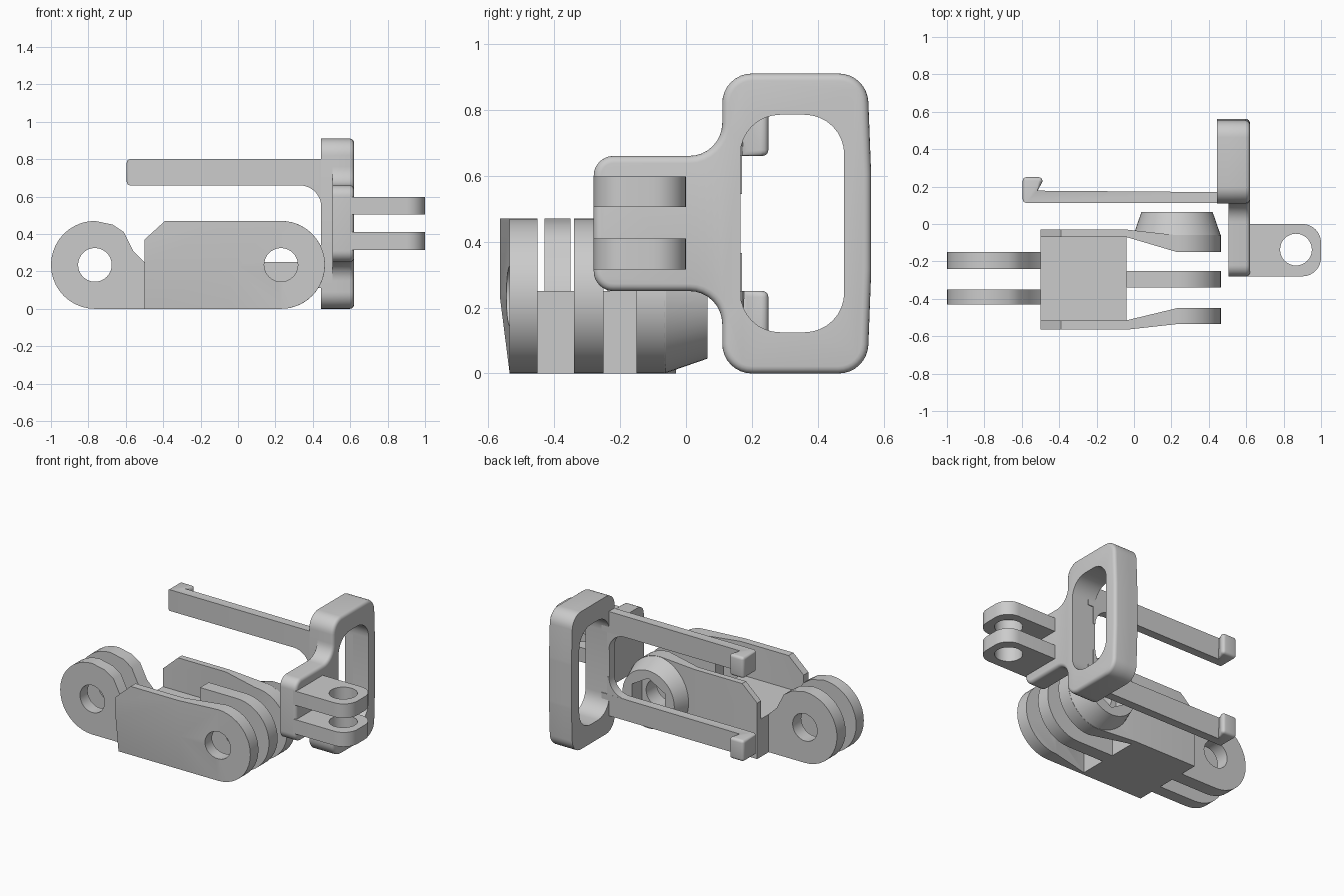
import bpy, bmesh, math
from mathutils import Vector

if "Cube" in bpy.data.objects:
    bpy.data.objects.remove(bpy.data.objects["Cube"], do_unlink=True)

grey = bpy.data.materials.new("plain grey")
grey.use_nodes = True
grey.diffuse_color = (0.6, 0.6, 0.6, 1)
grey.node_tree.nodes["Principled BSDF"].inputs["Base Color"].default_value = (0.6, 0.6, 0.6, 1)


def place(axis, a, b, d):
    """Point (a, b) of a profile at depth d along the axis."""
    return {"x": (d, a, b), "y": (a, d, b), "z": (a, b, d)}[axis]


def rounded(points, steps=8):
    """Closed outline from (a, b, radius) corners."""
    out = []
    for i, (a, b, r) in enumerate(points):
        p = Vector((a, b))
        if r == 0:
            out.append((a, b))
            continue
        u = (Vector(points[i - 1][:2]) - p).normalized()
        v = (Vector(points[(i + 1) % len(points)][:2]) - p).normalized()
        half = u.angle(v) / 2
        centre = p + (u + v).normalized() * r / math.sin(half)
        start = p + u * r / math.tan(half) - centre
        end = p + v * r / math.tan(half) - centre
        sweep = start.angle_signed(end)
        for k in range(steps + 1):
            t = -sweep * k / steps
            c, s = math.cos(t), math.sin(t)
            out.append((centre.x + start.x * c - start.y * s, centre.y + start.x * s + start.y * c))
    return out


def arc(ca, cb, r, deg0, deg1, steps=20):
    angles = [math.radians(deg0 + (deg1 - deg0) * k / steps) for k in range(steps + 1)]
    return [(ca + r * math.cos(t), cb + r * math.sin(t)) for t in angles]


def disc(ca, cb, r, n=32):
    return arc(ca, cb, r, 90, 450 - 360 / n, n - 1)


def loft(name, axis, sections):
    """Solid through (profile, depth) sections of equal length."""
    bm = bmesh.new()
    rings = [[bm.verts.new(place(axis, a, b, d)) for a, b in prof] for prof, d in sections]
    n = len(rings[0])
    bm.faces.new(rings[0])
    bm.faces.new(rings[-1])
    for lo, hi in zip(rings, rings[1:]):
        for i in range(n):
            bm.faces.new((lo[i], lo[(i + 1) % n], hi[(i + 1) % n], hi[i]))
    bmesh.ops.recalc_face_normals(bm, faces=bm.faces)
    mesh = bpy.data.meshes.new(name)
    bm.to_mesh(mesh)
    bm.free()
    mesh.materials.append(grey)
    obj = bpy.data.objects.new(name, mesh)
    bpy.context.collection.objects.link(obj)
    return obj


def prism(name, axis, profile, d0, d1):
    return loft(name, axis, [(profile, d0), (profile, d1)])


def activate(obj):
    bpy.ops.object.select_all(action="DESELECT")
    obj.select_set(True)
    bpy.context.view_layer.objects.active = obj


def cut(obj, axis, profile, d0, d1):
    cutter = prism("cutter", axis, profile, d0, d1)
    mod = obj.modifiers.new("cut", "BOOLEAN")
    mod.operation, mod.solver, mod.object = "DIFFERENCE", "EXACT", cutter
    activate(obj)
    bpy.ops.object.modifier_apply(modifier=mod.name)
    bpy.data.objects.remove(cutter, do_unlink=True)


def bevel_edges(obj, width, rule):
    """Round the edges whose two ends satisfy the rule."""
    bm = bmesh.new()
    bm.from_mesh(obj.data)
    edges = [e for e in bm.edges if all(rule(v.co) for v in e.verts) and e.calc_face_angle(0) > 0.8]
    bmesh.ops.bevel(bm, geom=edges, offset=width, segments=4, profile=0.5, affect="EDGES", clamp_overlap=True)
    bm.to_mesh(obj.data)
    bm.free()


R, MID, HOLE = 0.235, 0.235, 0.09
LEFT, RIGHT = -0.765, 0.23

# Paired lugs at the left end of the arm
lug = arc(LEFT, MID, R, 270, 90) + [(-0.67, 0.45), (-0.61, 0.41), (-0.56, 0.31), (-0.5, 0.25), (-0.46, 0.25), (-0.46, 0)]
for name, y0, y1 in (("front_left_lug", -0.43, -0.35), ("rear_left_lug", -0.24, -0.15)):
    part = prism(name, "y", lug, y0, y1)
    cut(part, "y", disc(LEFT, MID, HOLE), -1, 1)

# Channel floor of the arm
prism("arm_floor", "y", [(-0.5, 0), (-0.5, 0.25), (-0.04, 0.25), (-0.04, 0)], -0.53, -0.06)

# Middle lug at the right end
nose = arc(RIGHT, MID, R, 90, -90)
part = prism("middle_right_lug", "y", [(-0.1, 0), (-0.1, 0.25), (-0.04, 0.25), (-0.04, 0.47)] + nose, -0.34, -0.25)
cut(part, "y", disc(RIGHT, MID, HOLE), -1, 1)


# Side cheeks: thin walls that thicken inwards into the outer lugs
def blend(x, x0, x1, a, b):
    t = min(1, max(0, (x - x0) / (x1 - x0)))
    return a + (b - a) * t


def cheek(name, y0, y1, outer, inner):
    profile = [(-0.5, 0), (-0.5, 0.37), (-0.39, 0.47)] + nose
    part = prism(name, "y", profile, y0, y1)
    bm = bmesh.new()
    bm.from_mesh(part.data)
    for co, no in (((-0.04, 0, 0), (1, 0, 0)), ((RIGHT, 0, 0), (1, 0, 0)), ((0, 0, MID), (0, 0, 1))):
        geom = bm.verts[:] + bm.edges[:] + bm.faces[:]
        bmesh.ops.bisect_plane(bm, geom=geom, plane_co=co, plane_no=no)
    for v in bm.verts:
        v.co.y = outer(v.co) if abs(v.co.y - y0) < 0.001 else inner(v.co)
    bmesh.ops.recalc_face_normals(bm, faces=bm.faces)
    bm.to_mesh(part.data)
    bm.free()
    cut(part, "y", disc(RIGHT, MID, HOLE), -1, 1)
    return part


cheek("front_cheek", -0.56, -0.5,
      lambda c: blend(c.x, -0.04, RIGHT, blend(c.z, 0, MID, -0.535, -0.565), -0.535),
      lambda c: blend(c.x, -0.04, RIGHT, -0.515, -0.45))
cheek("rear_cheek", -0.03, -0.1,
      lambda c: blend(c.x, -0.04, RIGHT, -0.03, -0.06),
      lambda c: blend(c.x, -0.04, RIGHT, -0.07, -0.15))

# Tapered nut boss with a six-sided pocket
boss = loft("nut_boss", "y", [(disc(RIGHT, MID, R, 48), -0.065), (disc(RIGHT, MID, 0.19, 48), 0.065)])
cut(boss, "y", disc(RIGHT, MID, HOLE), -1, 1)
cut(boss, "y", disc(RIGHT, MID, 0.14, 6), -0.04, 0.2)

# Bracket loop: full outline on the outer layer, loop only on the inner layer
edge = [(0.55, 0.91, 0.09), (0.562, 0.6, 0.5), (0.562, 0.31, 0.5), (0.55, 0, 0.09)]
neck = [(0.11, 0, 0.09), (0.11, 0.25, 0.1), (-0.28, 0.25, 0.06), (-0.28, 0.66, 0.06), (0.11, 0.66, 0.1)]
top = [(0.11, 0.91, 0.09)]
opening = rounded([(0.165, 0.125, 0.12), (0.48, 0.125, 0.12), (0.48, 0.785, 0.12), (0.165, 0.785, 0.12)])
outer_layer = prism("bracket_plate", "x", rounded(edge + neck + top), 0.505, 0.62)
bevel_edges(outer_layer, 0.022, lambda c: c.x > 0.61)
inner_layer = prism("bracket_loop", "x", rounded(edge + neck[:1] + top), 0.445, 0.51)
for part in (outer_layer, inner_layer):
    cut(part, "x", opening, 0, 1)

# Twin lugs on the bracket
tab = rounded([(0.6, -0.28, 0), (1, -0.28, 0.1), (1, 0, 0.1), (0.6, 0, 0)])
for name, z0, z1 in (("lower_bracket_lug", 0.315, 0.41), ("upper_bracket_lug", 0.505, 0.598)):
    part = prism(name, "z", tab, z0, z1)
    cut(part, "z", disc(0.866, -0.137, 0.085), 0, 1)

# Hooked clip arms with curved roots, mirrored about the bracket's mid height
hook = [(0.5, 0.113), (-0.595, 0.113), (-0.595, 0.25), (-0.49, 0.25), (-0.49, 0.225), (-0.52, 0.17), (0.5, 0.17)]
for name, side in (("upper", 1), ("lower", -1)):
    z = lambda h: 0.455 + side * h
    arm = prism(name + "_clip_arm", "z", hook, z(0.205), z(0.345))
    bevel_edges(arm, 0.018, lambda c: c.x < -0.48)
    root = [(a, z(b)) for a, b in arc(0.33, 0.09, 0.115, 90, 0, 10)] + [(0.46, z(0.09)), (0.46, z(0.21)), (0.33, z(0.21))]
    prism(name + "_arm_root", "y", root, 0.113, 0.17)

for obj in list(bpy.context.collection.objects):
    if obj.type == "MESH":
        activate(obj)
        bpy.ops.object.shade_smooth_by_angle(angle=math.radians(30))
